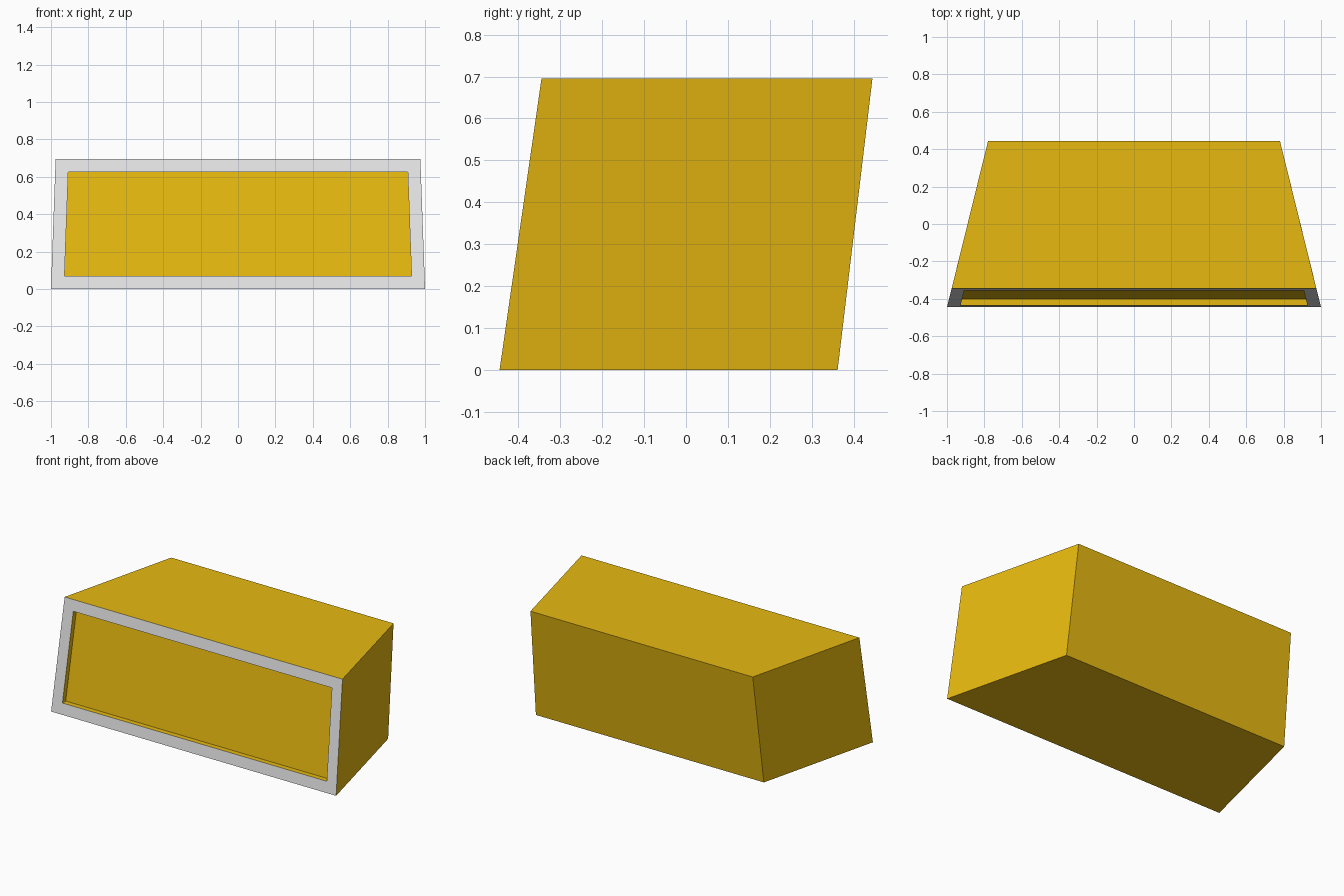
import bpy
import bmesh
from mathutils import Vector

cube = bpy.data.objects.get("Cube")
if cube:
    bpy.data.objects.remove(cube, do_unlink=True)


def make_material(name, color):
    mat = bpy.data.materials.new(name)
    mat.use_nodes = True
    mat.diffuse_color = color
    mat.node_tree.nodes["Principled BSDF"].inputs["Base Color"].default_value = color
    return mat


yellow = make_material("golden yellow", (0.8, 0.485, 0.005, 1))
grey = make_material("light grey", (0.8, 0.8, 0.8, 1))

HEIGHT = 0.695
RIM = 0.07
DEPTH = 0.033

# Tapered, leaning box: (half width, y, z) for each horizontal edge
profile = [(1.0, -0.445, 0), (0.975, -0.345, HEIGHT),
           (0.78, 0.445, HEIGHT), (0.80, 0.362, 0)]
bm = bmesh.new()
left = [bm.verts.new((w, y, z)) for w, y, z in profile]
right = [bm.verts.new((-w, y, z)) for w, y, z in profile]
bm.faces.new(left)
bm.faces.new(right[::-1])
for i in range(4):
    j = (i + 1) % 4
    bm.faces.new((left[i], right[i], right[j], left[j]))
bmesh.ops.recalc_face_normals(bm, faces=bm.faces)

# Grey rim around the front opening
front = min(bm.faces, key=lambda f: f.calc_center_median().y)
rim = bmesh.ops.inset_region(bm, faces=[front], thickness=RIM, use_even_offset=True)
for face in rim["faces"]:
    face.material_index = 1

# Recessed front panel
sunk = bmesh.ops.extrude_discrete_faces(bm, faces=[front])["faces"]
bmesh.ops.translate(bm, verts=sunk[0].verts, vec=Vector((0, DEPTH, 0)))

mesh = bpy.data.meshes.new("recessed_box")
bm.to_mesh(mesh)
bm.free()
mesh.materials.append(yellow)
mesh.materials.append(grey)
box = bpy.data.objects.new("recessed_box", mesh)
bpy.context.collection.objects.link(box)
